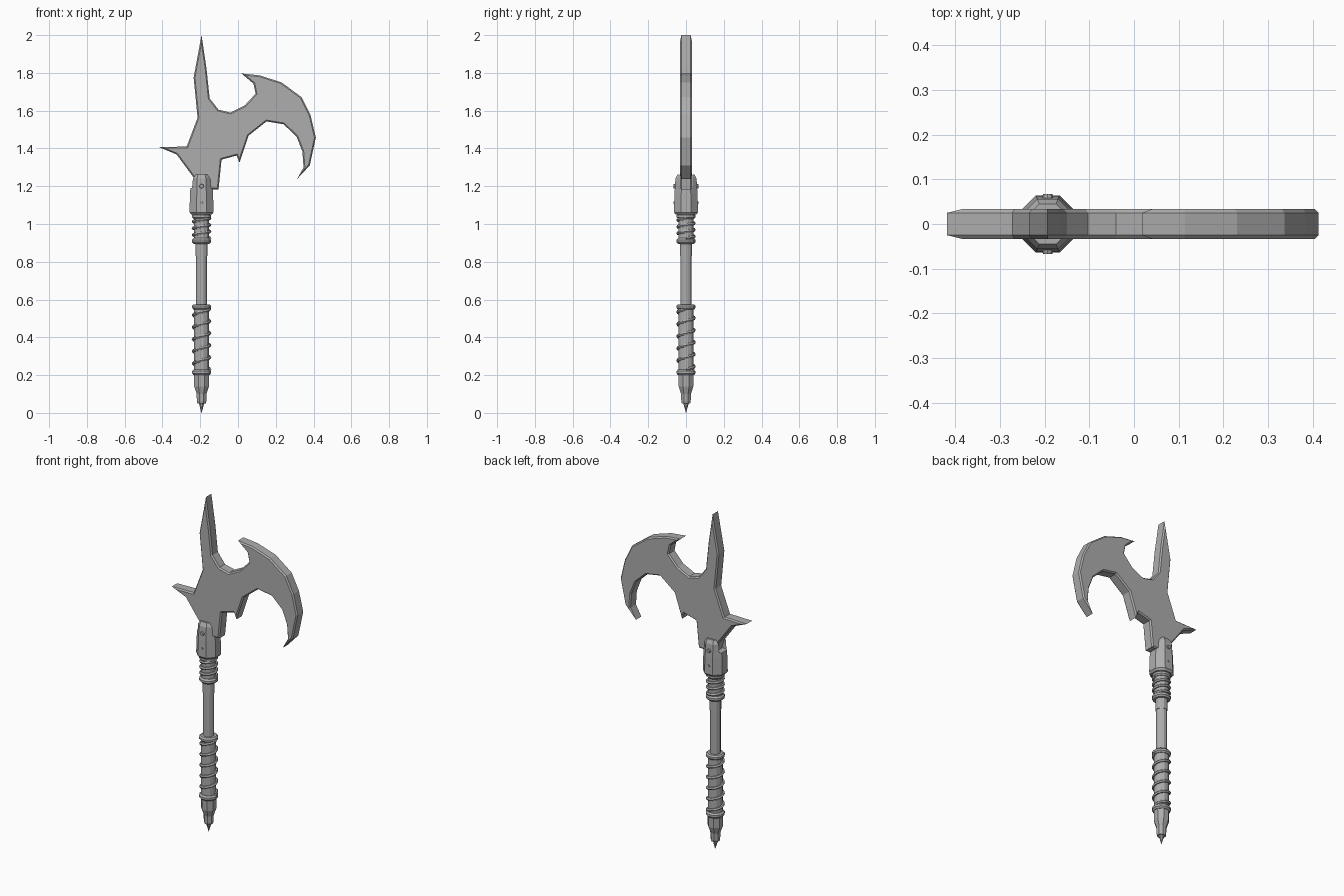
import bpy, bmesh, math
from mathutils import Vector

if "Cube" in bpy.data.objects:
    bpy.data.objects.remove(bpy.data.objects["Cube"])

CX = -0.193  # axis of the shaft


def material(name, v):
    m = bpy.data.materials.new(name)
    m.diffuse_color = (v, v, v, 1)
    m.use_nodes = True
    m.node_tree.nodes["Principled BSDF"].inputs["Base Color"].default_value = m.diffuse_color
    return m


STEEL = material("grey steel", 0.42)


def finish(bm, name):
    bmesh.ops.recalc_face_normals(bm, faces=bm.faces)
    me = bpy.data.meshes.new(name)
    bm.to_mesh(me)
    bm.free()
    me.materials.append(STEEL)
    ob = bpy.data.objects.new(name, me)
    bpy.context.collection.objects.link(ob)
    return ob


def lathe(name, profile, sides=12, turn=0.5):
    """Closed solid of revolution from (radius, z) pairs."""
    bm = bmesh.new()
    rings = []
    for r, z in profile:
        ang = [2 * math.pi * (i + turn) / sides for i in range(sides)]
        rings.append([bm.verts.new((CX + r * math.cos(a), r * math.sin(a), z)) for a in ang])
    for a, b in zip(rings, rings[1:]):
        for i in range(sides):
            j = (i + 1) % sides
            bm.faces.new((a[i], a[j], b[j], b[i]))
    bm.faces.new(rings[0][::-1])
    bm.faces.new(rings[-1])
    return finish(bm, name)


def coil(name, z0, z1, turns, radius, wire):
    """Wire wound around the shaft."""
    bm = bmesh.new()
    n, k, prev = int(turns * 14), 6, None
    for s in range(n + 1):
        t = s / n
        a = 2 * math.pi * turns * t
        out = Vector((math.cos(a), math.sin(a), 0))
        c = Vector((CX, 0, z0 + (z1 - z0) * t)) + out * radius
        ring = []
        for i in range(k):
            b = 2 * math.pi * i / k
            ring.append(bm.verts.new(c + out * wire * math.cos(b) + Vector((0, 0, wire * math.sin(b)))))
        if prev:
            for i in range(k):
                j = (i + 1) % k
                bm.faces.new((prev[i], prev[j], ring[j], ring[i]))
        else:
            bm.faces.new(ring)
        prev = ring
    bm.faces.new(prev)
    return finish(bm, name)


# Blade: spike, beak and hooked crescent in one chamfered plate
outline = [
    (-0.193, 2.0), (-0.167, 1.825), (-0.15, 1.665), (-0.103, 1.605), (-0.04, 1.59),
    (0.035, 1.627), (0.093, 1.69), (0.082, 1.743), (0.018, 1.797), (0.114, 1.787),
    (0.23, 1.75), (0.336, 1.672), (0.384, 1.576), (0.412, 1.458), (0.38, 1.31),
    (0.312, 1.237), (0.347, 1.30), (0.341, 1.383), (0.31, 1.463), (0.241, 1.528),
    (0.151, 1.543), (0.056, 1.468), (0.024, 1.373), (0.008, 1.325), (-0.008, 1.362),
    (-0.087, 1.341), (-0.103, 1.183), (-0.215, 1.183), (-0.235, 1.246), (-0.325, 1.368),
    (-0.418, 1.407), (-0.272, 1.41), (-0.214, 1.563), (-0.235, 1.775)]
RIM, FACE = 0.025, 0.033
bm = bmesh.new()
front = [bm.verts.new((x, -RIM, z)) for x, z in outline]
back = [bm.verts.new((x, RIM, z)) for x, z in outline]
caps = [bm.faces.new(front), bm.faces.new(back[::-1])]
for i in range(len(outline)):
    j = (i + 1) % len(outline)
    bm.faces.new((front[i], back[i], back[j], front[j]))
bmesh.ops.recalc_face_normals(bm, faces=bm.faces)
bmesh.ops.inset_individual(bm, faces=caps, thickness=0.007, use_even_offset=True)
for f in caps:
    for v in f.verts:
        v.co.y = math.copysign(FACE, v.co.y)
finish(bm, "blade")

# Octagonal socket with a slot for the blade
K = 1 / math.cos(math.pi / 8)
socket = lathe("socket", [(0.054 * K, 1.05), (0.064 * K, 1.062), (0.061 * K, 1.16),
                          (0.056 * K, 1.24), (0.045 * K, 1.262)], 8)
bm = bmesh.new()
bmesh.ops.create_cube(bm, size=1)
for v in bm.verts:
    v.co = Vector((CX + v.co.x * 0.3, v.co.y * 0.067, 1.29 + v.co.z * 0.2))
cutter = finish(bm, "slot_cutter")
cutter.hide_render = True
cutter.hide_viewport = True
mod = socket.modifiers.new("slot", "BOOLEAN")
mod.operation = "DIFFERENCE"
mod.object = cutter

# Rivets on both faces of the socket
for side, label in ((-1, "front"), (1, "back")):
    for z, r in ((1.2, 0.014), (1.112, 0.009)):
        bm = bmesh.new()
        bmesh.ops.create_cone(bm, cap_ends=True, segments=8, radius1=r, radius2=r * 0.75, depth=0.016)
        for v in bm.verts:
            x, y, h = v.co
            v.co = Vector((CX + x, side * (0.059 + h), z + y))
        finish(bm, label + "_rivet")

# Shaft and the sleeve below the upper grip
lathe("shaft", [(0.03, 0.15), (0.03, 1.1)])
lathe("sleeve", [(0.033, 0.83), (0.033, 0.92)])


def collar(name, z0, z1, r):
    c = (z1 - z0) * 0.3
    lathe(name, [(r - 0.008, z0), (r, z0 + c), (r, z1 - c), (r - 0.008, z1)])


# Upper and lower grips: core, end collars and wire winding
for name, z0, z1, turns, core in (("upper_grip", 0.895, 1.055, 3, 0.041),
                                  ("lower_grip", 0.2, 0.575, 5, 0.041)):
    lathe(name, [(core, z0 + 0.01), (core, z1 - 0.005)])
    collar(name + "_lower_collar", z0, z0 + 0.03, 0.052)
    collar(name + "_upper_collar", z1 - 0.028, z1, 0.052)
    coil(name + "_wire", z0 + 0.03, z1 - 0.025, turns, 0.043, 0.009)

# Pommel and bottom spike
lathe("pommel", [(0.024, 0.05), (0.027, 0.06), (0.028, 0.1), (0.042, 0.14), (0.043, 0.205)], 8)
lathe("bottom_spike", [(0.0008, 0.0), (0.015, 0.05), (0.015, 0.06)], 8)
